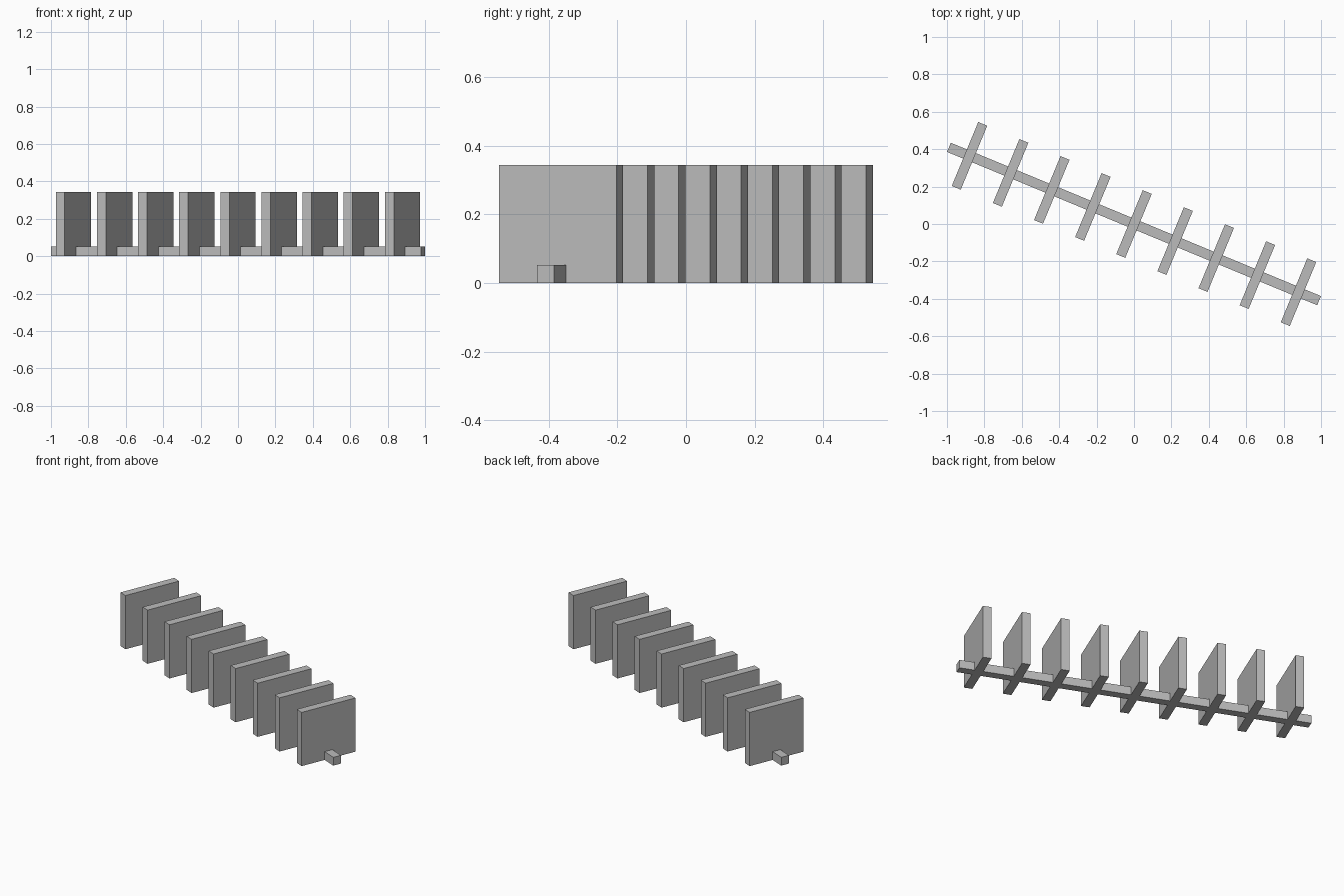
import bpy
import math
from mathutils import Matrix

cube = bpy.data.objects.get("Cube")
if cube:
    bpy.data.objects.remove(cube, do_unlink=True)

COUNT = 9
SPACING = 0.238
TURN = Matrix.Rotation(math.radians(-22.5), 4, "Z")

# Plain grey for every part
grey = bpy.data.materials.new("plain_grey")
grey.use_nodes = True
colour = (0.5, 0.5, 0.5, 1)
grey.diffuse_color = colour
grey.node_tree.nodes["Principled BSDF"].inputs["Base Color"].default_value = colour


def box(name, along, size):
    """Box standing on the ground, placed along the slanted row."""
    bpy.ops.mesh.primitive_cube_add(size=1)
    obj = bpy.context.object
    obj.name = name
    place = Matrix.Translation((along, 0, size[2] / 2))
    obj.data.transform(TURN @ place @ Matrix.Diagonal((*size, 1)))
    obj.data.materials.append(grey)
    return obj


# Low rail running through the whole row
box("base_rail", 0, (COUNT * SPACING, 0.053, 0.053))

# Upright panels standing across the rail
for i in range(COUNT):
    box(f"upright_panel_{i + 1}", (i - (COUNT - 1) / 2) * SPACING, (0.052, 0.37, 0.344))
